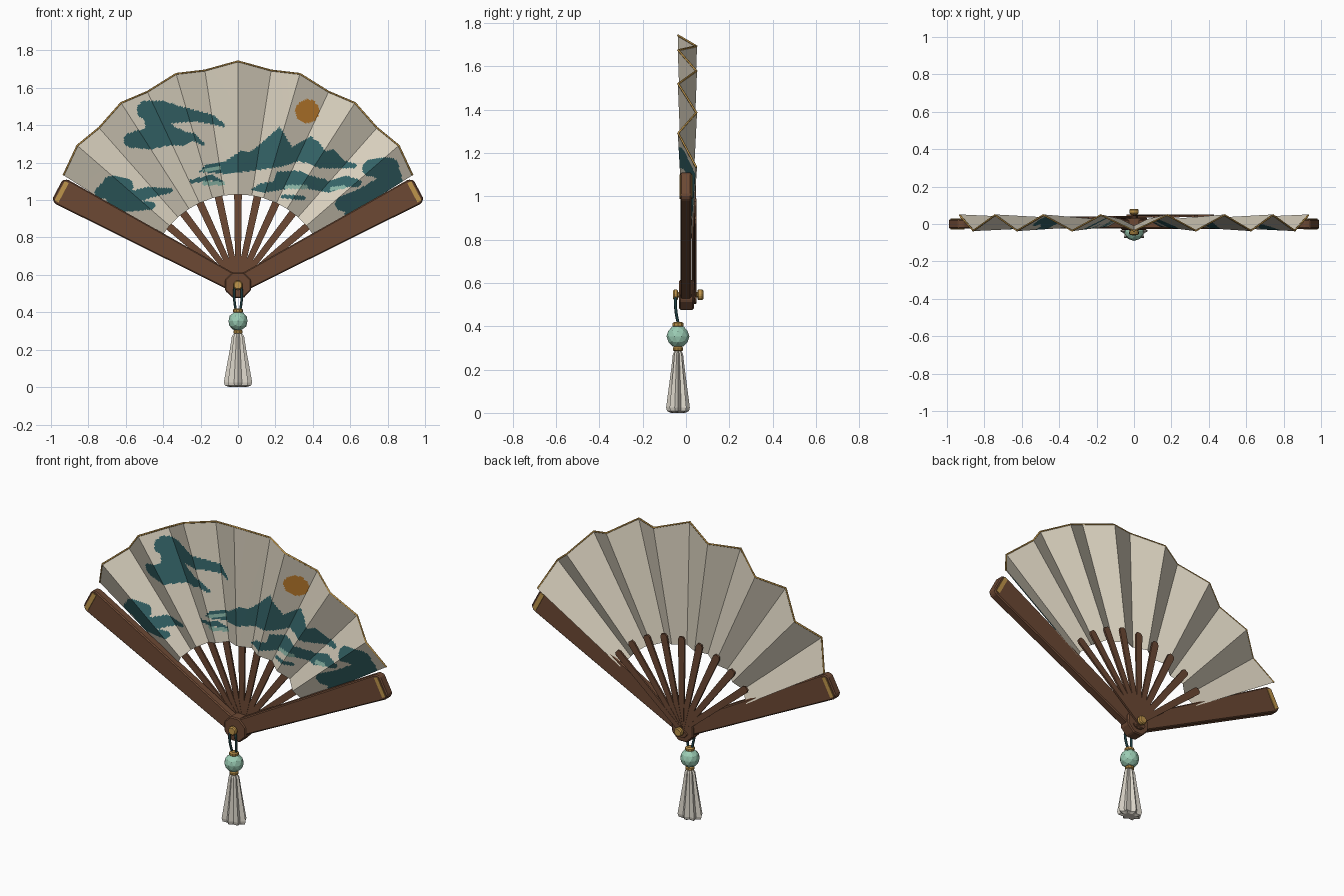
import bpy, bmesh, math
from mathutils import Vector

cube = bpy.data.objects.get("Cube")
if cube:
    bpy.data.objects.remove(cube, do_unlink=True)


def material(name, *rgb):
    m = bpy.data.materials.new(name)
    m.use_nodes = True
    m.diffuse_color = (*rgb, 1)
    node = next(n for n in m.node_tree.nodes if n.type == "BSDF_PRINCIPLED")
    node.inputs["Base Color"].default_value = (*rgb, 1)
    node.inputs["Roughness"].default_value = 0.8
    return m


PAPER = material("paper", .70, .64, .52)
TEAL = material("teal paint", .034, .125, .135)
MIST = material("pale green paint", .25, .46, .38)
SUN = material("orange paint", .58, .23, .03)
WOOD = material("brown wood", .15, .066, .034)
GOLD = material("gold", .52, .30, .07)
JADE = material("jade", .33, .61, .46)
CORD = material("dark cord", .012, .045, .05)
SILK = material("pale silk", .70, .66, .58)

PIVOT = 0.545      # height of the rivet
SPREAD = 62.1      # guard angle from vertical, degrees


def finish(name, bm, *mats):
    mesh = bpy.data.meshes.new(name)
    bm.to_mesh(mesh)
    bm.free()
    for m in mats:
        mesh.materials.append(m)
    ob = bpy.data.objects.new(name, mesh)
    bpy.context.collection.objects.link(ob)
    return ob


def stick(name, outline, degrees, y0, y1, mat, bevel=0):
    """Flat bar: outline is (distance from pivot, sideways), turned from vertical."""
    a = math.radians(degrees)
    bm = bmesh.new()
    vs = [bm.verts.new((u * math.sin(a) + w * math.cos(a), y0,
                        PIVOT + u * math.cos(a) - w * math.sin(a))) for u, w in outline]
    face = bm.faces.new(vs)
    ext = bmesh.ops.extrude_face_region(bm, geom=[face])["geom"]
    for v in ext:
        if isinstance(v, bmesh.types.BMVert):
            v.co.y = y1
    bmesh.ops.recalc_face_normals(bm, faces=bm.faces)
    ob = finish(name, bm, mat)
    if bevel:
        mod = ob.modifiers.new("bevel", "BEVEL")
        mod.width, mod.segments = bevel, 1
    return ob


def lathe(name, profile, sides, mat, centre=(0, 0), flute=1, squash=1):
    """Upright turned form from (z, radius); flute pulls in every second rib."""
    bm = bmesh.new()
    rings = []
    for z, r in profile:
        ring = []
        for k in range(sides):
            a = 2 * math.pi * k / sides
            q = r * (flute if k % 2 else 1)
            ring.append(bm.verts.new((centre[0] + q * math.cos(a),
                                      centre[1] + q * squash * math.sin(a), z)))
        rings.append(ring)
    for low, high in zip(rings, rings[1:]):
        for k in range(sides):
            n = (k + 1) % sides
            bm.faces.new((low[k], low[n], high[n], high[k]))
    bm.faces.new(rings[0][::-1])
    bm.faces.new(rings[-1])
    return finish(name, bm, mat)


def tube(name, points, radius, mat, kind="POLY"):
    cu = bpy.data.curves.new(name, "CURVE")
    cu.dimensions = "3D"
    cu.bevel_depth, cu.bevel_resolution, cu.resolution_u = radius, 1, 4
    sp = cu.splines.new(kind)
    sp.points.add(len(points) - 1)
    for p, co in zip(sp.points, points):
        p.co = (*co, 1)
    sp.use_endpoint_u = True
    cu.use_fill_caps = True
    cu.materials.append(mat)
    ob = bpy.data.objects.new(name, cu)
    bpy.context.collection.objects.link(ob)


# Folded paper leaf: folds alternate forward and back
def fold(i, outer):
    odd = i % 2
    deg = math.copysign(abs(i) * 8.17 + odd * .6, i)
    r = 1.197 - .0012 * abs(deg) - .025 * odd if outer else .485
    a = math.radians(deg)
    swing = (1 if odd else -1) * (.042 if outer else .018)
    return Vector((r * math.sin(a), .004 + swing, PIVOT + r * math.cos(a)))


# Brush strokes in hundredths: (x, z, radius) along each path
TEAL_STROKES = [
    [(-49, 148, 5), (-40, 148, 5), (-35, 146, 5), (-23, 145, 3), (-14, 143, 2.5), (-8, 140, 1)],
    [(-45, 146, 6), (-42, 138, 7)],
    [(-57, 132, 4), (-48, 133, 6), (-38, 135, 6), (-30, 133, 4), (-24, 134, 2), (-19, 130, 1)],
    [(-73, 104, 3.5), (-67, 107, 6), (-61, 107, 5), (-66, 102, 5), (-62, 97, 3.5), (-46, 97, 2)],
    [(-60, 100, 4), (-48, 104, 3), (-36, 105, 1.2)],
    [(71, 117, 4.5), (80, 117, 6), (82, 110, 6), (75, 105, 6), (68, 101, 6), (56, 98, 4)],
    [(62, 98, 4), (58, 90, 1.5)],
    [(49, 109, 1.2), (58, 110, 3), (64, 109, 2)],
    [(-25, 110, 1), (-14, 112, 1.5), (-8, 109, 1)],
    [(24, 102, 1), (35, 101, 1.2)],
]
MIST_STROKES = [[(-18, 109, 1.2), (-8, 109, 1)], [(26, 107, 1), (36, 107, 1.2)],
                [(-18, 116, 1), (-10, 117, 1)], [(50, 106, 1), (57, 107, 1)]]
FAR_HILLS = [(-21, 115), (-17, 119), (-8, 120), (1, 126), (7, 126), (13, 131), (22, 139),
             (25, 135), (29, 128), (33, 131), (39, 134), (43, 131), (47, 126), (51, 127),
             (57, 121), (64, 119), (62, 117), (44, 117), (33, 121), (24, 118), (10, 116), (-6, 114)]
NEAR_HILLS = [(6, 105), (12, 109), (19, 110), (21, 115), (31, 116), (39, 113), (47, 111),
              (55, 106), (48, 104), (33, 107), (14, 104)]


def in_stroke(x, z, path):
    for (ax, az, ar), (bx, bz, br) in zip(path, path[1:]):
        dx, dz = bx - ax, bz - az
        t = min(1, max(0, ((x - ax) * dx + (z - az) * dz) / (dx * dx + dz * dz)))
        if math.hypot(x - ax - t * dx, z - az - t * dz) < ar + t * (br - ar):
            return True
    return False


def in_outline(x, z, pts):
    inside = False
    for (ax, az), (bx, bz) in zip(pts, pts[1:] + pts[:1]):
        if (az > z) != (bz > z) and x < ax + (z - az) * (bx - ax) / (bz - az):
            inside = not inside
    return inside


def paint(c):
    x, z = c.x * 100, c.z * 100
    if math.hypot(x - 37, z - 147.5) < 6.3:
        return 3
    if any(in_stroke(x, z, s) for s in MIST_STROKES):
        return 2
    if in_outline(x, z, FAR_HILLS) or in_outline(x, z, NEAR_HILLS):
        return 1
    return int(any(in_stroke(x, z, s) for s in TEAL_STROKES))


def leaf(name, shift, across, along, front):
    bm = bmesh.new()
    for i in range(-7, 7):
        a, b, c, d = fold(i, 0), fold(i + 1, 0), fold(i + 1, 1), fold(i, 1)
        grid = [[bm.verts.new(a.lerp(b, u / across).lerp(d.lerp(c, u / across), v / along)
                              + Vector((0, shift, 0)))
                 for u in range(across + 1)] for v in range(along + 1)]
        for v in range(along):
            for u in range(across):
                q = [grid[v][u], grid[v][u + 1], grid[v + 1][u + 1], grid[v + 1][u]]
                f = bm.faces.new(q if front else q[::-1])
                if front:
                    f.material_index = paint(f.calc_center_median())
    return finish(name, bm, PAPER, TEAL, MIST, SUN)


leaf("painted_leaf_front", 0, 20, 72, True)
leaf("plain_leaf_back", .005, 1, 1, False)
tube("gold_leaf_edge", [fold(i, 1) + Vector((0, .002, 0)) for i in range(-7, 8)], .005, GOLD)

# Inner ribs, slightly staggered in depth
for i in range(-4, 5):
    y = .033 + .0014 * i
    stick(f"rib_{i + 5}", [(-.04, -.014), (-.04, .014), (.535, .021), (.55, .012),
                           (.55, -.012), (.535, -.021)], i * SPREAD / 5, y, y + .011, WOOD)

# Outer guards with gold tip bands
for side, s in (("right", -1), ("left", 1)):
    outline = [(-.05, -.02), (-.05, .02), (-.02, .045), (1.07, .073), (1.093, .055),
               (1.093, -.055), (1.07, -.073), (-.02, -.045)]
    stick(side + "_guard", outline, s * SPREAD, -.025 - .001 * s, .025, WOOD, .006)
    stick(side + "_tip_band", [(1.055, -.058), (1.055, .058), (1.079, .058), (1.079, -.058)],
          s * SPREAD, -.029, .029, GOLD)

# Hub and rivet
ring = [(math.cos(k * math.pi / 4 + .39), math.sin(k * math.pi / 4 + .39)) for k in range(8)]
for name, r, y0, y1, mat in (("hub", .075, -.032, .036, WOOD), ("rivet_pin", .014, -.055, .07, GOLD),
                             ("rivet_front_head", .027, -.06, -.036, GOLD),
                             ("rivet_back_head", .027, .052, .08, GOLD)):
    stick(name, [(r * u, r * w) for u, w in ring], 0, y0, y1, mat, .006 if r > .02 else 0)

# Hanging cord, bead and tassel
HANG = -.037
for side, s in (("right", -1), ("left", 1)):
    tube(side + "_cord", [(s * .006, -.046, .555), (s * .03, -.052, .52), (s * .02, -.05, .47),
                          (s * .014, HANG, .42)], .007, CORD, "NURBS")
bm = bmesh.new()
bmesh.ops.create_icosphere(bm, subdivisions=2, radius=.053)
bmesh.ops.translate(bm, verts=bm.verts, vec=(0, HANG, .353))
finish("jade_bead", bm, JADE)
lathe("bead_top_cap", [(.396, .02), (.402, .026), (.414, .026), (.42, .018)], 10, GOLD, (0, HANG))
lathe("bead_bottom_cap", [(.286, .02), (.29, .025), (.3, .025), (.306, .018)], 10, GOLD, (0, HANG))
lathe("tassel", [(0, .045), (.008, .07), (.025, .076), (.2, .044), (.27, .033), (.29, .02)],
      16, SILK, (0, HANG), flute=.72, squash=.72)
